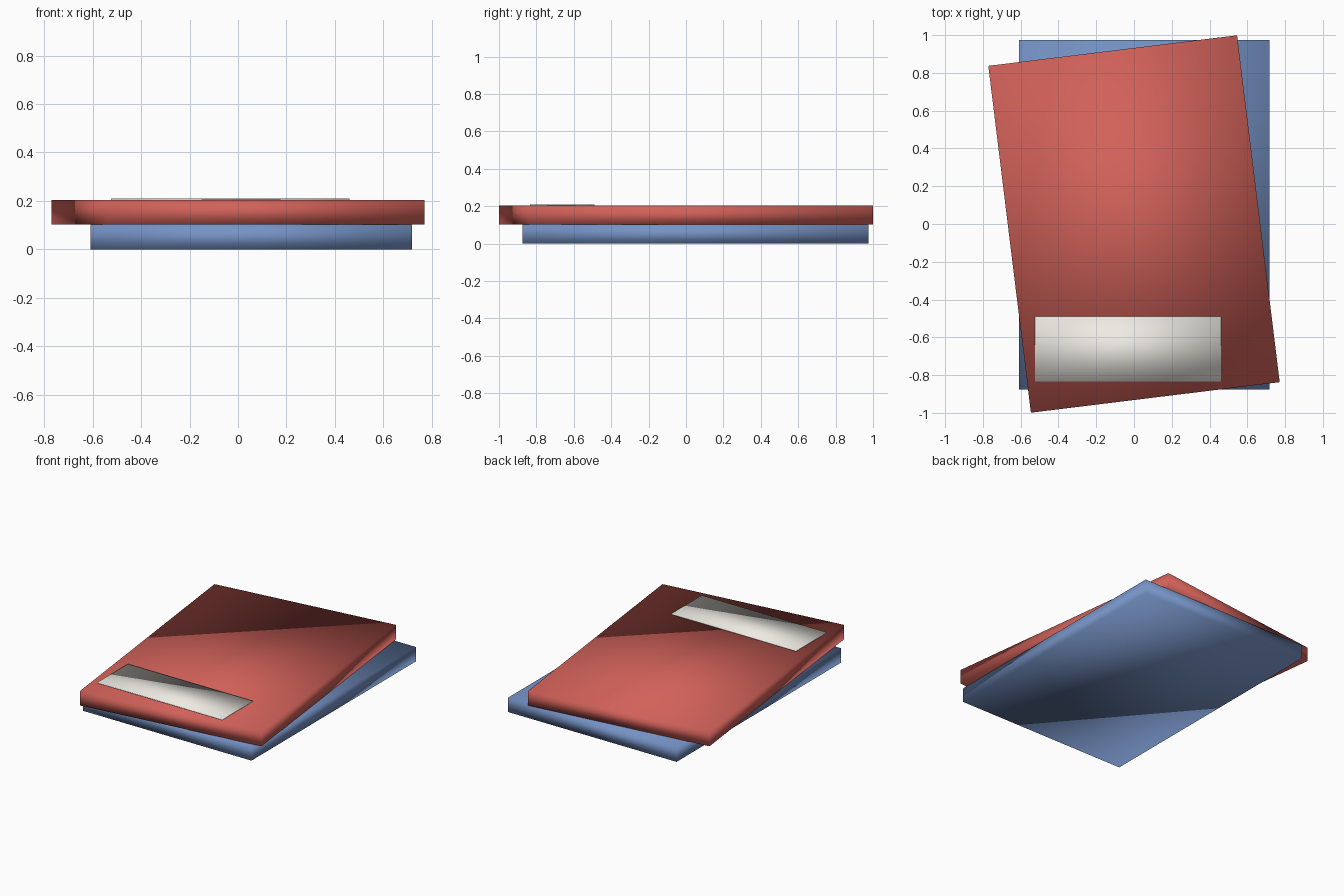
import bpy
import math

cube = bpy.data.objects.get("Cube")
if cube:
    bpy.data.objects.remove(cube, do_unlink=True)


def make_material(name, color):
    mat = bpy.data.materials.new(name)
    mat.use_nodes = True
    mat.diffuse_color = color
    mat.node_tree.nodes["Principled BSDF"].inputs["Base Color"].default_value = color
    return mat


def slab(name, center, size, base, mat, turn=0):
    """Soft-shaded box resting at height base, turned about z in degrees."""
    x, y = center
    bpy.ops.mesh.primitive_cube_add(
        size=1, location=(x, y, base + size[2] / 2),
        rotation=(0, 0, math.radians(turn)))
    obj = bpy.context.object
    obj.name = name
    obj.scale = size
    bpy.ops.object.transform_apply(location=False, rotation=False, scale=True)
    bpy.ops.object.shade_smooth()
    obj.data.materials.append(mat)
    return obj


blue = make_material("blue_cover", (0.18, 0.29, 0.56, 1))
red = make_material("red_cover", (0.64, 0.12, 0.10, 1))
cream = make_material("cream_paper", (0.85, 0.83, 0.77, 1))

BOOK = (1.327, 1.85, 0.102)

# Two stacked books, the upper one turned slightly
slab("lower_book", (0.055, 0.05), BOOK, 0, blue)
slab("upper_book", (0, 0), BOOK, BOOK[2], red, turn=7)

# Thin label on the upper cover
slab("cover_label", (-0.032, -0.662), (0.984, 0.344, 0.006), 2 * BOOK[2] - 0.001, cream)
